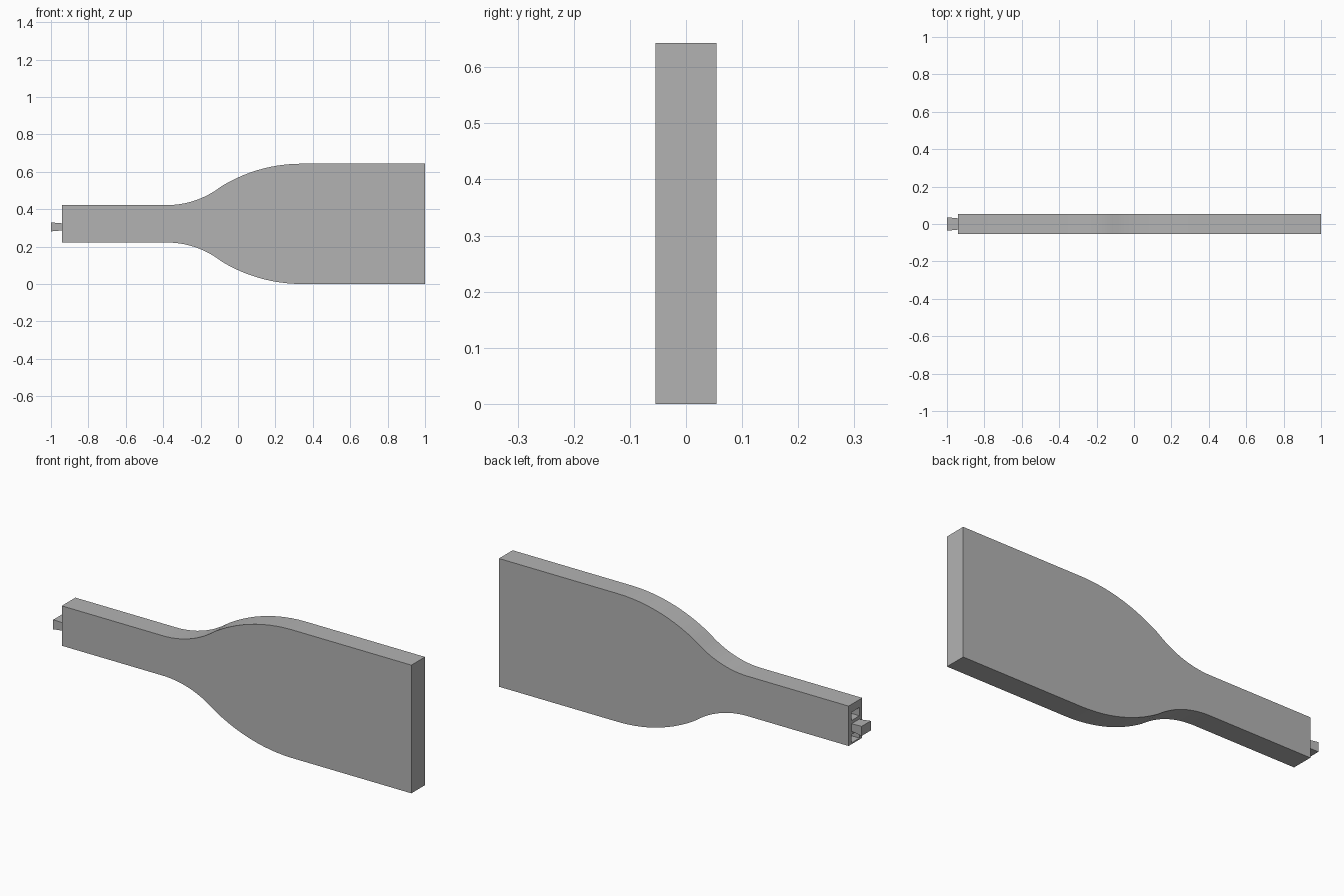
import bpy, bmesh, math

old = bpy.data.objects.get("Cube")
if old:
    bpy.data.objects.remove(old, do_unlink=True)

grey = bpy.data.materials.new("plain grey")
grey.use_nodes = True
colour = (0.45, 0.45, 0.45, 1)
grey.diffuse_color = colour
grey.node_tree.nodes["Principled BSDF"].inputs["Base Color"].default_value = colour

MID_Z, HALF_Y, END_X, TAB_Z = 0.3215, 0.054, -0.94, 0.305


def add_object(name, bm):
    bmesh.ops.recalc_face_normals(bm, faces=bm.faces)
    mesh = bpy.data.meshes.new(name)
    bm.to_mesh(mesh)
    bm.free()
    mesh.materials.append(grey)
    obj = bpy.data.objects.new(name, mesh)
    bpy.context.collection.objects.link(obj)
    return obj


def flared_block(name, x_tip, x_root, z, tip, root):
    """Block whose half sizes (y, z) change from tip to root."""
    bm = bmesh.new()
    bmesh.ops.create_cube(bm, size=2)
    for v in bm.verts:
        hy, hz = tip if v.co.x < 0 else root
        v.co = (x_tip if v.co.x < 0 else x_root, v.co.y * hy, z + v.co.z * hz)
    return add_object(name, bm)


# Upper outline: straight neck, two tangent arcs, straight wide end
neck, wide, start, finish = 0.10, MID_Z, -0.38, 0.34
r_neck, r_wide = 0.47, 0.82
sweep = math.asin((finish - start) / (r_neck + r_wide))
angles = [sweep * i / 12 for i in range(13)]
upper = [(END_X, neck)]
upper += [(start + r_neck * math.sin(a), neck + r_neck * (1 - math.cos(a))) for a in angles]
upper += [(finish - r_wide * math.sin(a), wide - r_wide * (1 - math.cos(a)))
          for a in reversed(angles[:-1])]
upper.append((1, wide))
outline = upper + [(x, -h) for x, h in reversed(upper)]

# Body: outline extruded through its thickness
bm = bmesh.new()
face = bm.faces.new([bm.verts.new((x, -HALF_Y, MID_Z + h)) for x, h in outline])
extruded = bmesh.ops.extrude_face_region(bm, geom=[face])["geom"]
bmesh.ops.translate(bm, vec=(0, 2 * HALF_Y, 0),
                    verts=[g for g in extruded if isinstance(g, bmesh.types.BMVert)])
body = add_object("paddle_body", bm)

# Sockets above and below the tab
for label, side in (("upper", 1), ("lower", -1)):
    cutter = flared_block(label + "_socket_cutter", END_X - 0.01, END_X + 0.06,
                          TAB_Z + side * 0.056, (0.031, 0.02), (0.037, 0.024))
    cutter.hide_render = True
    cutter.hide_viewport = True
    cut = body.modifiers.new(label + "_socket", "BOOLEAN")
    cut.operation = "DIFFERENCE"
    cut.solver = "EXACT"
    cut.object = cutter

# Flared connecting tab on the neck end
flared_block("connecting_tab", -1, END_X, TAB_Z, (0.036, 0.024), (0.030, 0.019))

# Smooth curved sides, sharp rims
bpy.ops.object.select_all(action="DESELECT")
body.select_set(True)
bpy.context.view_layer.objects.active = body
bpy.ops.object.shade_smooth_by_angle(angle=math.radians(30))
